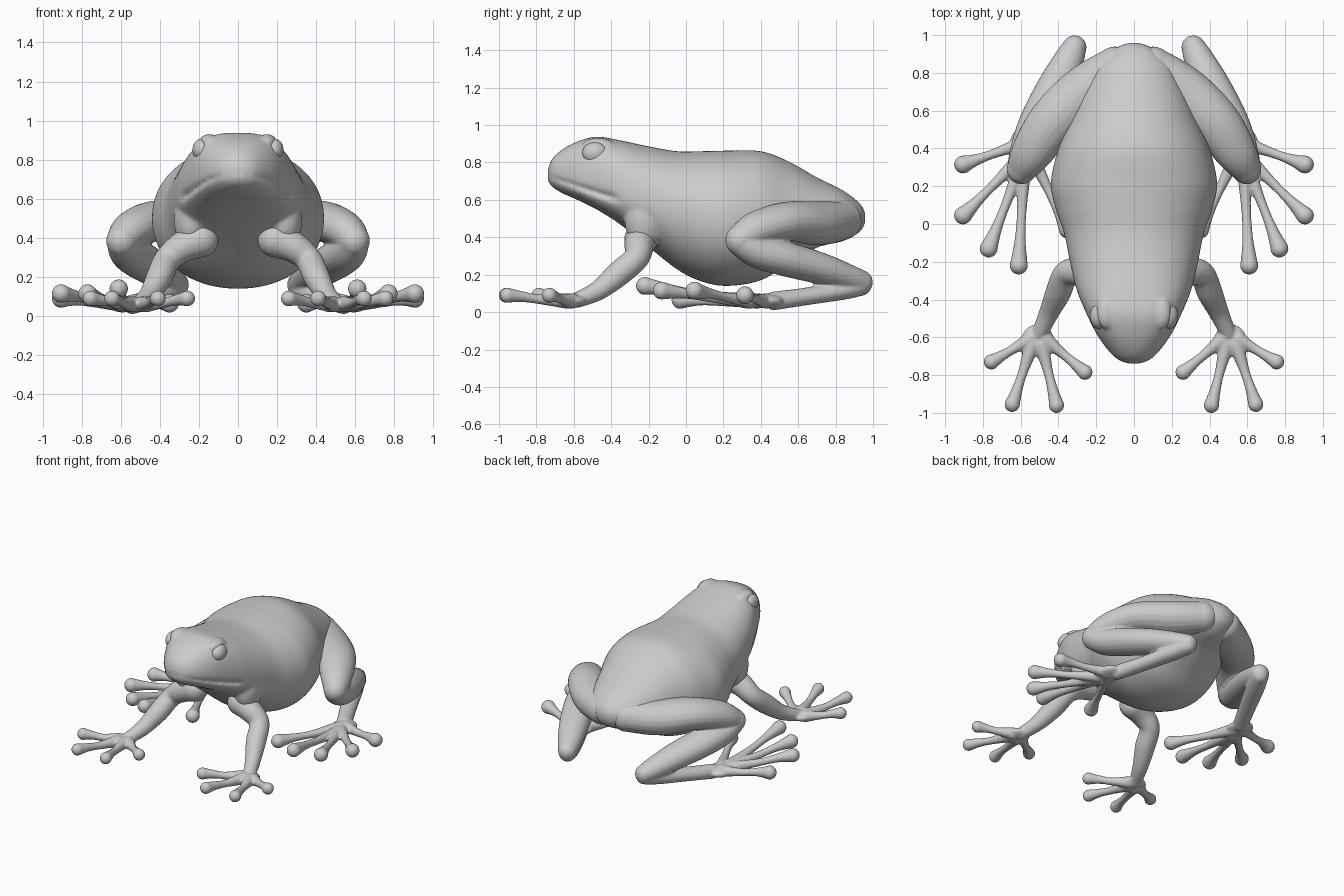
import bpy
import bmesh
from math import sin, cos, pi, exp
from mathutils import Vector, Matrix

if "Cube" in bpy.data.objects:
    bpy.data.objects.remove(bpy.data.objects["Cube"])

skin = bpy.data.materials.new("grey_skin")
skin.use_nodes = True
skin.diffuse_color = (0.6, 0.6, 0.6, 1)
skin.node_tree.nodes["Principled BSDF"].inputs["Base Color"].default_value = skin.diffuse_color


def spline(rows, steps):
    """Smooth samples through rows of equal-length numbers."""
    out = []
    for i in range(len(rows) - 1):
        a, b = rows[max(i - 1, 0)], rows[i]
        c, d = rows[i + 1], rows[min(i + 2, len(rows) - 1)]
        for k in range(steps):
            t = k / steps
            out.append([q + t / 2 * (r - p + t * (2 * p - 5 * q + 4 * r - s + t * (3 * (q - r) + s - p)))
                        for p, q, r, s in zip(a, b, c, d)])
    out.append(list(rows[-1]))
    return out


def loft(bm, rings):
    """Skin closed rings of points and cap both ends."""
    loops = [[bm.verts.new(p) for p in ring] for ring in rings]
    n = len(loops[0])
    for a, b in zip(loops, loops[1:]):
        for i in range(n):
            j = (i + 1) % n
            bm.faces.new((a[i], a[j], b[j], b[i]))
    bm.faces.new(loops[0][::-1])
    bm.faces.new(loops[-1])


def ball(bm, centre, size):
    m = Matrix.Translation(centre) @ Matrix.Diagonal((*size, 1))
    bmesh.ops.create_uvsphere(bm, u_segments=24, v_segments=16, radius=1, matrix=m)


def limb(bm, rows, widen=0.0):
    """Round-ended tube through rows of x, y, z, radius; widen swells its middle sideways."""
    pts = spline(rows, 6)
    rings = []
    for i, (x, y, z, r) in enumerate(pts):
        ahead = Vector(pts[min(i + 1, len(pts) - 1)][:3]) - Vector(pts[max(i - 1, 0)][:3])
        side = ahead.cross(Vector((0.1, 0, 1))).normalized()
        up = side.cross(ahead).normalized()
        side *= 1 + widen * sin(pi * i / (len(pts) - 1))
        rings.append([Vector((x, y, z)) + r * (side * cos(a) + up * sin(a))
                      for a in (2 * pi * k / 20 for k in range(20))])
    loft(bm, rings)
    for x, y, z, r in (pts[0], pts[-1]):
        ball(bm, (x, y, z), (r, r, r))


def toe(bm, root, tip, pad):
    """Slim toe that swells into a rounded pad."""
    a, b = Vector(root), Vector(tip)
    mid, neck = a.lerp(b, 0.45), a.lerp(b, 0.75)
    mid.z -= 0.005
    limb(bm, [(*a, 0.042), (*mid, 0.026), (*neck, 0.029), (*b, pad)])


def finish(bm, name, side=1, voxel=0, smooth=0):
    """Turn a bmesh into a skinned object, fused into one surface if asked."""
    bmesh.ops.scale(bm, vec=(side, 1, 1), verts=bm.verts)
    bmesh.ops.recalc_face_normals(bm, faces=bm.faces)
    mesh = bpy.data.meshes.new(name)
    bm.to_mesh(mesh)
    bm.free()
    mesh.materials.append(skin)
    mesh.shade_smooth()
    obj = bpy.data.objects.new(name, mesh)
    bpy.context.collection.objects.link(obj)
    if voxel:
        fuse = obj.modifiers.new("Fuse", 'REMESH')
        fuse.mode = 'VOXEL'
        fuse.voxel_size = voxel
        fuse.use_smooth_shade = True
        relax = obj.modifiers.new("Relax", 'SMOOTH')
        relax.factor = 0.5
        relax.iterations = smooth


# Body and head: y, half width, bottom, top, widest height, squareness
profile = [
    (-0.738, 0.035, 0.7, 0.765, 0.735, 0.9),
    (-0.715, 0.09, 0.67, 0.82, 0.73, 0.9),
    (-0.66, 0.145, 0.635, 0.87, 0.715, 0.85),
    (-0.58, 0.2, 0.6, 0.912, 0.695, 0.75),
    (-0.48, 0.25, 0.55, 0.938, 0.67, 0.7),
    (-0.36, 0.3, 0.475, 0.92, 0.64, 0.8),
    (-0.22, 0.335, 0.365, 0.89, 0.6, 0.9),
    (-0.05, 0.37, 0.23, 0.86, 0.55, 0.95),
    (0.08, 0.415, 0.165, 0.86, 0.51, 0.95),
    (0.22, 0.44, 0.14, 0.863, 0.5, 0.95),
    (0.4, 0.4, 0.17, 0.86, 0.5, 0.95),
    (0.55, 0.335, 0.26, 0.805, 0.5, 1),
    (0.7, 0.27, 0.345, 0.72, 0.51, 1),
    (0.84, 0.2, 0.38, 0.65, 0.51, 1),
    (0.93, 0.1, 0.43, 0.58, 0.51, 1),
    (0.958, 0.03, 0.48, 0.53, 0.505, 1),
]
rings = []
for y, w, low, top, mid, e in spline(profile, 6):
    ring = []
    head = min(max((-0.34 - y) / 0.06, 0), 1)
    for k in range(96):
        a = 2 * pi * k / 96
        s, c = sin(a), cos(a)
        x = w * abs(c) ** e * (1 if c > 0 else -1)
        z = mid + (top - mid if s > 0 else mid - low) * abs(s) ** e * (1 if s > 0 else -1)
        # mouth groove runs just below the widest line
        dip = head * 0.03 * exp(-((s + 0.15) / 0.09) ** 2)
        ring.append((x * (1 - dip / max(w, 0.1)), y, z))
    rings.append(ring)
bm = bmesh.new()
loft(bm, rings)
for sx in (1, -1):
    ball(bm, (0.148 * sx, -0.47, 0.893), (0.05, 0.085, 0.038))  # brow
    ball(bm, (0.24 * sx, -0.22, 0.5), (0.09, 0.11, 0.16))       # shoulder
finish(bm, "body", voxel=0.011, smooth=6)

for side, label in ((1, "left"), (-1, "right")):
    # Eye
    bm = bmesh.new()
    ball(bm, (0.186, -0.487, 0.85), (0.047, 0.068, 0.058))
    finish(bm, "eye_" + label, side)

    # Front leg with four toes
    bm = bmesh.new()
    limb(bm, [(0.19, -0.24, 0.39, 0.09), (0.28, -0.25, 0.355, 0.08), (0.36, -0.265, 0.29, 0.068),
              (0.4, -0.36, 0.205, 0.068), (0.45, -0.47, 0.115, 0.053), (0.5, -0.58, 0.065, 0.042)])
    ball(bm, (0.51, -0.61, 0.06), (0.085, 0.08, 0.034))
    for root, tip in (((0.47, -0.61), (0.26, -0.785)), ((0.49, -0.64), (0.41, -0.96)),
                      ((0.54, -0.64), (0.645, -0.955)), ((0.55, -0.61), (0.755, -0.73))):
        toe(bm, (*root, 0.06), (*tip, 0.09), 0.041)
    finish(bm, "front_leg_" + label, side, 0.008, 4)

    # Hind leg: thigh, shank, then the long foot folded forward
    bm = bmesh.new()
    limb(bm, [(0.1, 0.835, 0.49, 0.105), (0.26, 0.7, 0.475, 0.118), (0.43, 0.54, 0.485, 0.105),
              (0.54, 0.38, 0.445, 0.094), (0.595, 0.29, 0.385, 0.08)], 0.25)
    limb(bm, [(0.595, 0.29, 0.38, 0.078), (0.56, 0.38, 0.325, 0.088), (0.5, 0.53, 0.285, 0.093),
              (0.41, 0.73, 0.23, 0.084), (0.34, 0.88, 0.18, 0.07), (0.315, 0.935, 0.16, 0.064)], 0.2)
    limb(bm, [(0.315, 0.935, 0.145, 0.058), (0.36, 0.84, 0.118, 0.052),
              (0.45, 0.65, 0.085, 0.047), (0.54, 0.47, 0.06, 0.05)], 0.25)
    ball(bm, (0.575, 0.41, 0.06), (0.085, 0.11, 0.038))
    for root, tip in (((0.58, 0.43, 0.06), (0.905, 0.315, 0.09)), ((0.6, 0.35, 0.06), (0.905, 0.045, 0.115)),
                      ((0.59, 0.33, 0.06), (0.77, -0.13, 0.115)), ((0.58, 0.33, 0.06), (0.61, -0.22, 0.14)),
                      ((0.55, 0.38, 0.06), (0.35, -0.03, 0.065))):
        toe(bm, root, tip, 0.048)
    finish(bm, "hind_leg_" + label, side, 0.008, 4)
